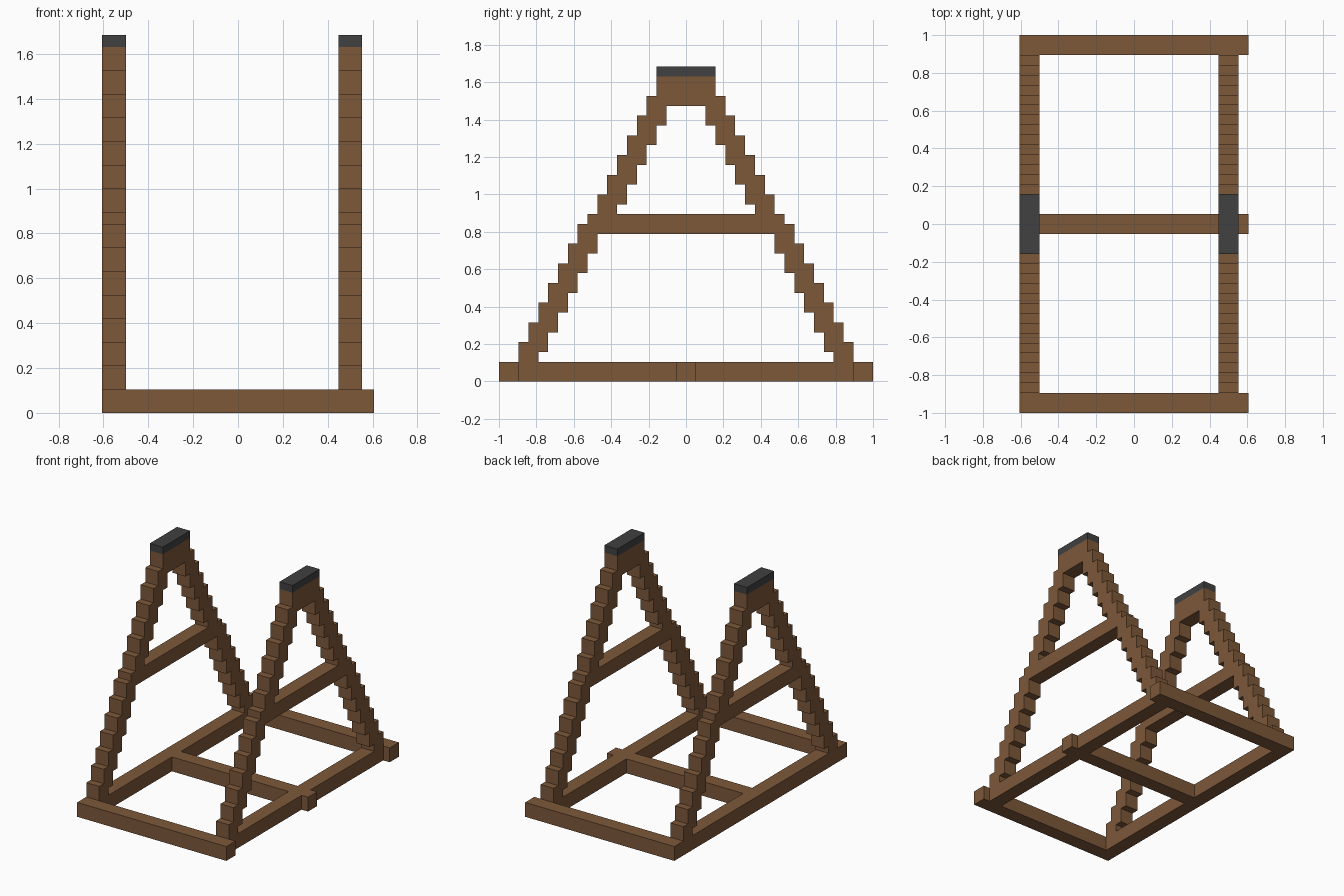
import bpy, bmesh

cube = bpy.data.objects.get("Cube")
if cube:
    bpy.data.objects.remove(cube, do_unlink=True)

U = 2 / 19      # one beam thickness
X0 = -5.75      # outer side of the flush frame, in beam units


def material(name, rgb):
    m = bpy.data.materials.new(name)
    m.use_nodes = True
    m.diffuse_color = (*rgb, 1)
    m.node_tree.nodes["Principled BSDF"].inputs["Base Color"].default_value = (*rgb, 1)
    return m


WOOD = material("brown wood", (0.205, 0.098, 0.042))
IRON = material("dark grey iron", (0.052, 0.052, 0.053))


def extrude_x(name, profile, x1, x2, mat):
    """Extrude a (y, z) outline from x1 to x2, all in beam units."""
    bm = bmesh.new()
    face = bm.faces.new([bm.verts.new((x1 * U, y * U, z * U)) for y, z in profile])
    ext = bmesh.ops.extrude_face_region(bm, geom=[face])
    verts = [g for g in ext["geom"] if isinstance(g, bmesh.types.BMVert)]
    bmesh.ops.translate(bm, verts=verts, vec=((x2 - x1) * U, 0, 0))
    bmesh.ops.recalc_face_normals(bm, faces=bm.faces)
    mesh = bpy.data.meshes.new(name)
    bm.to_mesh(mesh)
    bm.free()
    mesh.materials.append(mat)
    obj = bpy.data.objects.new(name, mesh)
    bpy.context.collection.objects.link(obj)
    return obj


def box(name, x1, x2, y1, y2, z1, z2, mat=WOOD):
    return extrude_x(name, [(y1, z1), (y2, z1), (y2, z2), (y1, z2)], x1, x2, mat)


def leg_profile(sign):
    """Staircase of blocks leaning inwards, half a beam per step."""
    outer, inner = [(-8.5, 1)], [(-7.5, 1)]
    for i in range(14):
        y = -8.5 + 0.5 * i
        base = i + 0.5 if i < 7 else i       # steps shift at the crossbar
        top = base + 1.5
        outer += [(y, outer[-1][1]), (y, top)]
        # underside of the next block; two blocks start level with the crossbar
        under = i + 1.5 if i < 6 else 7.5 if i < 8 else i + 1
        inner += [(y + 1, inner[-1][1]), (y + 1, under)]
    outer += [(-1.5, 14.5), (-1.5, 14)]
    points = []
    for p in outer + inner[::-1]:
        if not points or p != points[-1]:
            points.append(p)
    # drop corners that lie on a straight vertical run
    n = len(points)
    points = [p for k, p in enumerate(points)
              if not points[k - 1][0] == p[0] == points[(k + 1) % n][0]]
    return [(y * sign, z) for y, z in points]


# Two A-shaped side frames
for side, x in (("right", X0), ("left", X0 + 10)):
    box(side + "_base_rail", x, x + 1, -8.5, 8.5, 0, 1)
    for end, sign in (("front", 1), ("back", -1)):
        extrude_x(f"{side}_{end}_leg", leg_profile(sign), x, x + 1, WOOD)
    box(side + "_crossbar", x, x + 1, -3.5, 3.5, 7.5, 8.5)
    box(side + "_top_block", x, x + 1, -1.5, 1.5, 14, 15.5)
    box(side + "_top_cap", x, x + 1, -1.5, 1.5, 15.5, 16, IRON)

# Floor beams joining the frames
box("front_beam", X0, -X0, -9.5, -8.5, 0, 1)
box("back_beam", X0, -X0, 8.5, 9.5, 0, 1)
box("middle_beam", X0 + 1, X0 + 10, -0.5, 0.5, 0, 1)
box("middle_beam_end", X0 + 11, -X0, -0.5, 0.5, 0, 1)
